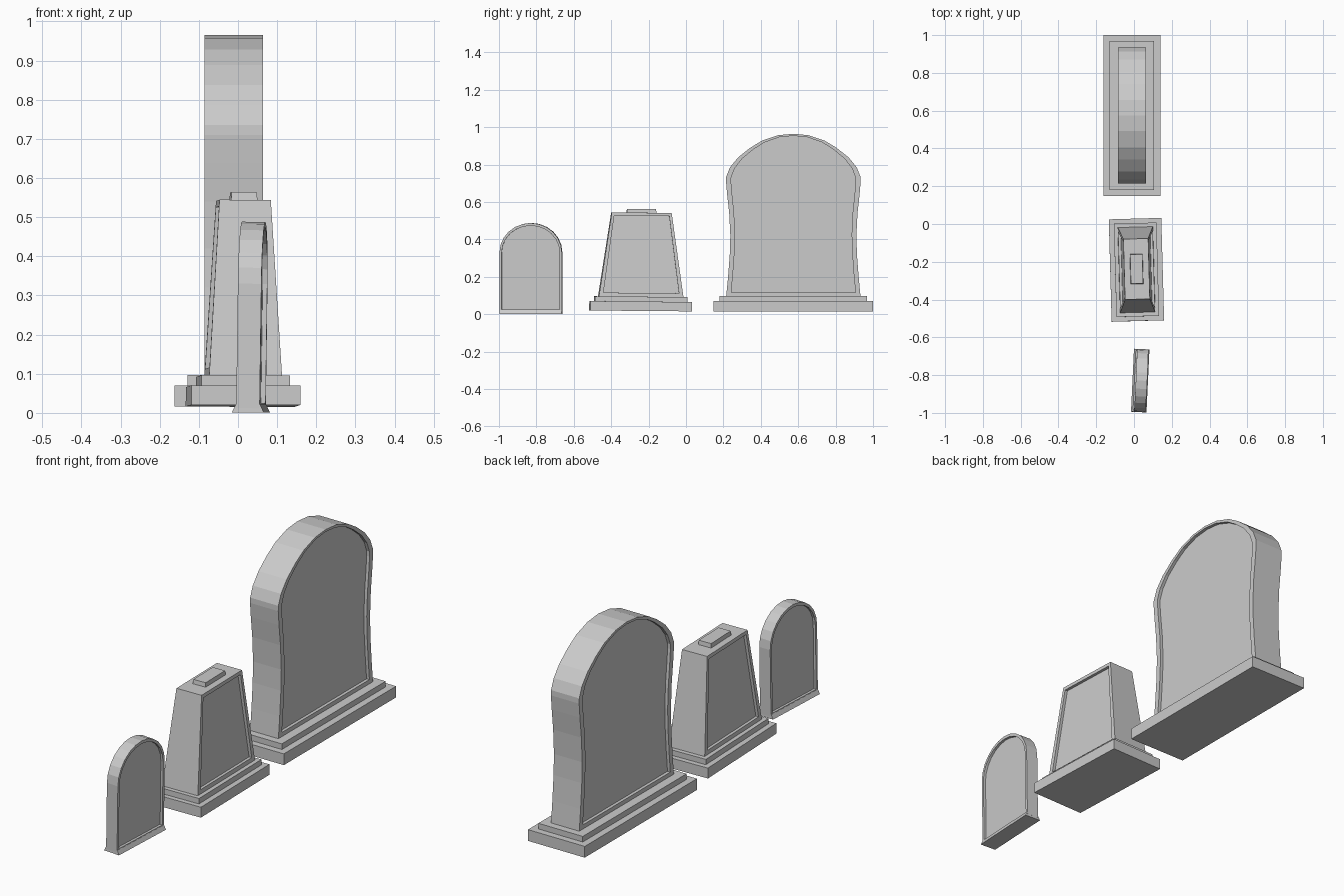
import bpy, bmesh, math
from mathutils import Matrix

if "Cube" in bpy.data.objects:
    bpy.data.objects.remove(bpy.data.objects["Cube"])


def finish(name, bm, place):
    bmesh.ops.recalc_face_normals(bm, faces=bm.faces)
    me = bpy.data.meshes.new(name)
    bm.to_mesh(me)
    bm.free()
    ob = bpy.data.objects.new(name, me)
    bpy.context.collection.objects.link(ob)
    ob.matrix_world = place
    return ob


def placement(x, y, turn=0, lean=0, pitch=0):
    return (Matrix.Translation((x, y, 0)) @ Matrix.Rotation(math.radians(turn), 4, 'Z')
            @ Matrix.Rotation(math.radians(lean), 4, 'Y')
            @ Matrix.Rotation(math.radians(pitch), 4, 'X'))


def block(name, place, bottom, top, z0, z1):
    """Box with half sizes (x, y) at the bottom and at the top."""
    bm = bmesh.new()
    rings = []
    for (hx, hy), z in ((bottom, z0), (top, z1)):
        rings.append([bm.verts.new((sx * hx, sy * hy, z))
                      for sx, sy in ((-1, -1), (1, -1), (1, 1), (-1, 1))])
    a, b = rings
    bm.faces.new(a)
    bm.faces.new(b)
    for i in range(4):
        j = (i + 1) % 4
        bm.faces.new((a[i], a[j], b[j], b[i]))
    return finish(name, bm, place)


def mirrored(half):
    """Close a half outline (right side, bottom to top) into a full loop."""
    return half + [(-y, z) for y, z in reversed(half) if y > 1e-6]


def slab(name, place, outer, inner, thick, depth):
    """Upright stone with a sunken panel on both broad faces."""
    bm = bmesh.new()
    outer, inner = mirrored(outer), mirrored(inner)
    n = len(outer)
    rims = []
    for s in (-1, 1):
        loops = [[bm.verts.new((s * (thick(z) - d), y, z)) for y, z in pts]
                 for pts, d in ((outer, 0), (inner, 0), (inner, depth))]
        for a, b in zip(loops, loops[1:]):
            for i in range(n):
                j = (i + 1) % n
                bm.faces.new((a[i], a[j], b[j], b[i]))
        bm.faces.new(loops[2])
        rims.append(loops[0])
    a, b = rims
    for i in range(n):
        j = (i + 1) % n
        bm.faces.new((a[i], a[j], b[j], b[i]))
    return finish(name, bm, place)


# Large stone with waisted sides and a rounded top
P = placement(-0.011, 0.574)
block("large_base", P, (0.151, 0.426), (0.151, 0.426), 0.016, 0.07)
block("large_step", P, (0.118, 0.394), (0.118, 0.394), 0.07, 0.097)
half = [(0.359, 0.097), (0.349, 0.2), (0.340, 0.32), (0.337, 0.42), (0.343, 0.54),
        (0.354, 0.64), (0.360, 0.71), (0.359, 0.735), (0.339, 0.785), (0.296, 0.838),
        (0.232, 0.889), (0.168, 0.928), (0.082, 0.957), (0, 0.965)]
inner = [(y * 0.925, 0.117 + (z - 0.097) * (0.837 / 0.868)) for y, z in half]
slab("large_stone", P, half, inner, lambda z: 0.075, 0.015)

# Middle tapered stone, slightly turned
P = placement(0.013, -0.243, 1.6, 0.1, -0.5)
block("middle_base", P, (0.139, 0.271), (0.139, 0.271), 0.018, 0.068)
block("middle_step", P, (0.113, 0.247), (0.113, 0.247), 0.068, 0.094)
slab("middle_stone", P, [(0.226, 0.094), (0.160, 0.543)],
     [(0.202, 0.114), (0.147, 0.526)],
     lambda z: 0.093 - 0.0275 * (z - 0.094) / 0.449, 0.014)
block("middle_cap", P, (0.034, 0.08), (0.032, 0.077), 0.54, 0.563)

# Small arched stone, turned and leaning a little
P = placement(0.033, -0.829, -2.7, 0.8)
block("small_foot", P, (0.041, 0.167), (0.031, 0.166), 0.001, 0.022)


def arch(r, z0, spring, rise):
    return [(r, z0)] + [(r * math.cos(t), spring + rise * math.sin(t))
                        for t in (math.pi / 2 * i / 6 for i in range(6))] + [(0, spring + rise)]


slab("small_stone", P, arch(0.167, 0.012, 0.33, 0.158), arch(0.155, 0.025, 0.33, 0.144),
     lambda z: 0.03, 0.012)
